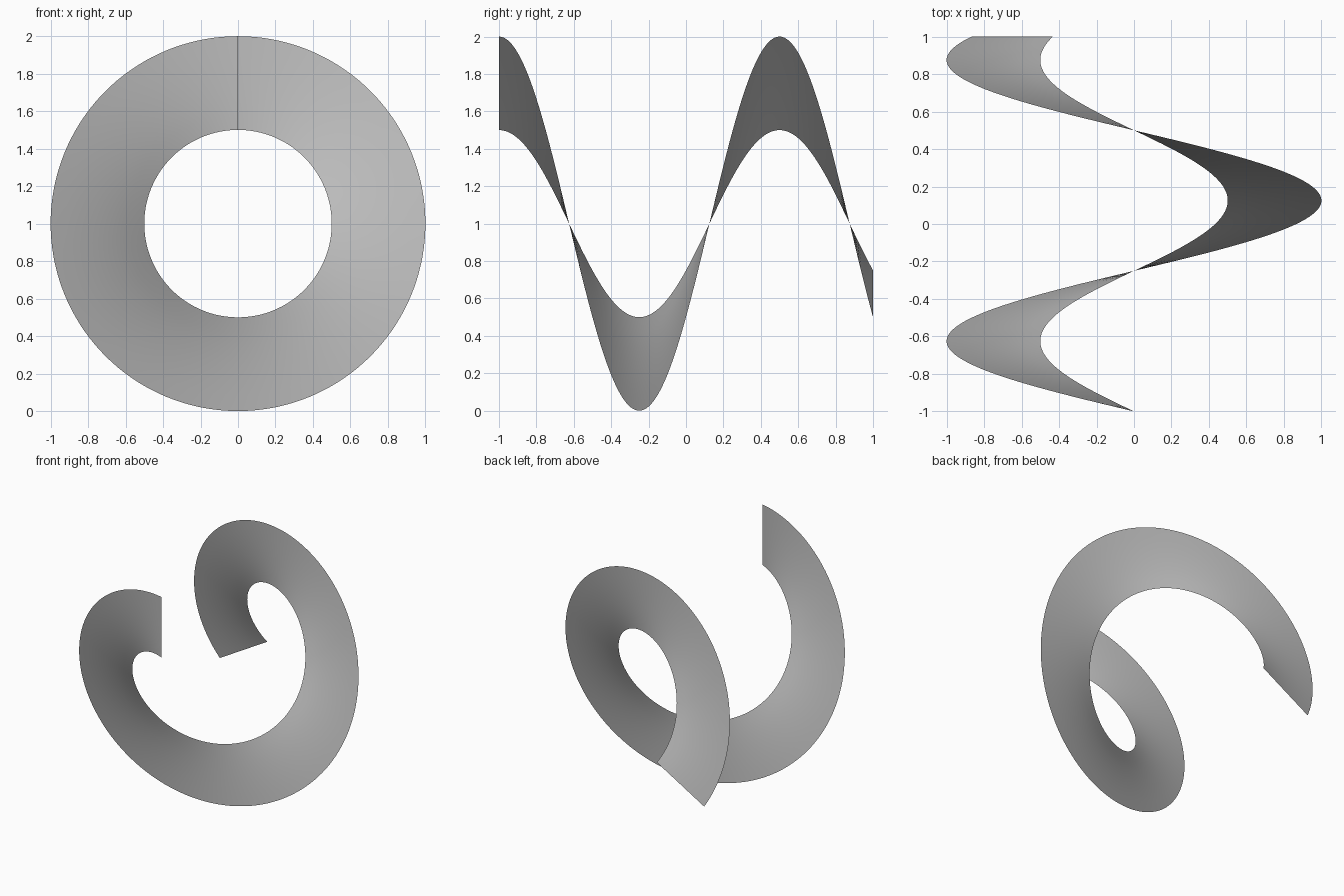
import bpy, bmesh, math

cube = bpy.data.objects.get("Cube")
if cube:
    bpy.data.objects.remove(cube, do_unlink=True)

INNER, OUTER = 0.5, 1.0
LENGTH, PITCH = 2.0, 1.5
TURN = 2 * math.pi * LENGTH / PITCH
STEPS, RINGS = 192, 6

# Plain grey material
grey = bpy.data.materials.new("grey")
grey.use_nodes = True
colour = (0.5, 0.5, 0.5, 1)
grey.diffuse_color = colour
grey.node_tree.nodes["Principled BSDF"].inputs["Base Color"].default_value = colour

# Thin helical ribbon: a radial line swept around and along the y axis
bm = bmesh.new()
rows = []
for i in range(STEPS + 1):
    t = i / STEPS
    angle = TURN * t
    row = []
    for j in range(RINGS + 1):
        r = INNER + (OUTER - INNER) * j / RINGS
        row.append(bm.verts.new((-r * math.sin(angle),
                                 LENGTH * (t - 0.5),
                                 1 + r * math.cos(angle))))
    rows.append(row)

# Faces wound so that the normals look towards the front
for a, b in zip(rows, rows[1:]):
    for j in range(RINGS):
        face = bm.faces.new((a[j], a[j + 1], b[j + 1], b[j]))
        face.smooth = True
bm.normal_update()
if bm.faces[:][0].normal.y > 0:
    bmesh.ops.reverse_faces(bm, faces=bm.faces[:])

mesh = bpy.data.meshes.new("helical_ribbon")
bm.to_mesh(mesh)
bm.free()
mesh.materials.append(grey)
ribbon = bpy.data.objects.new("helical_ribbon", mesh)
bpy.context.collection.objects.link(ribbon)
